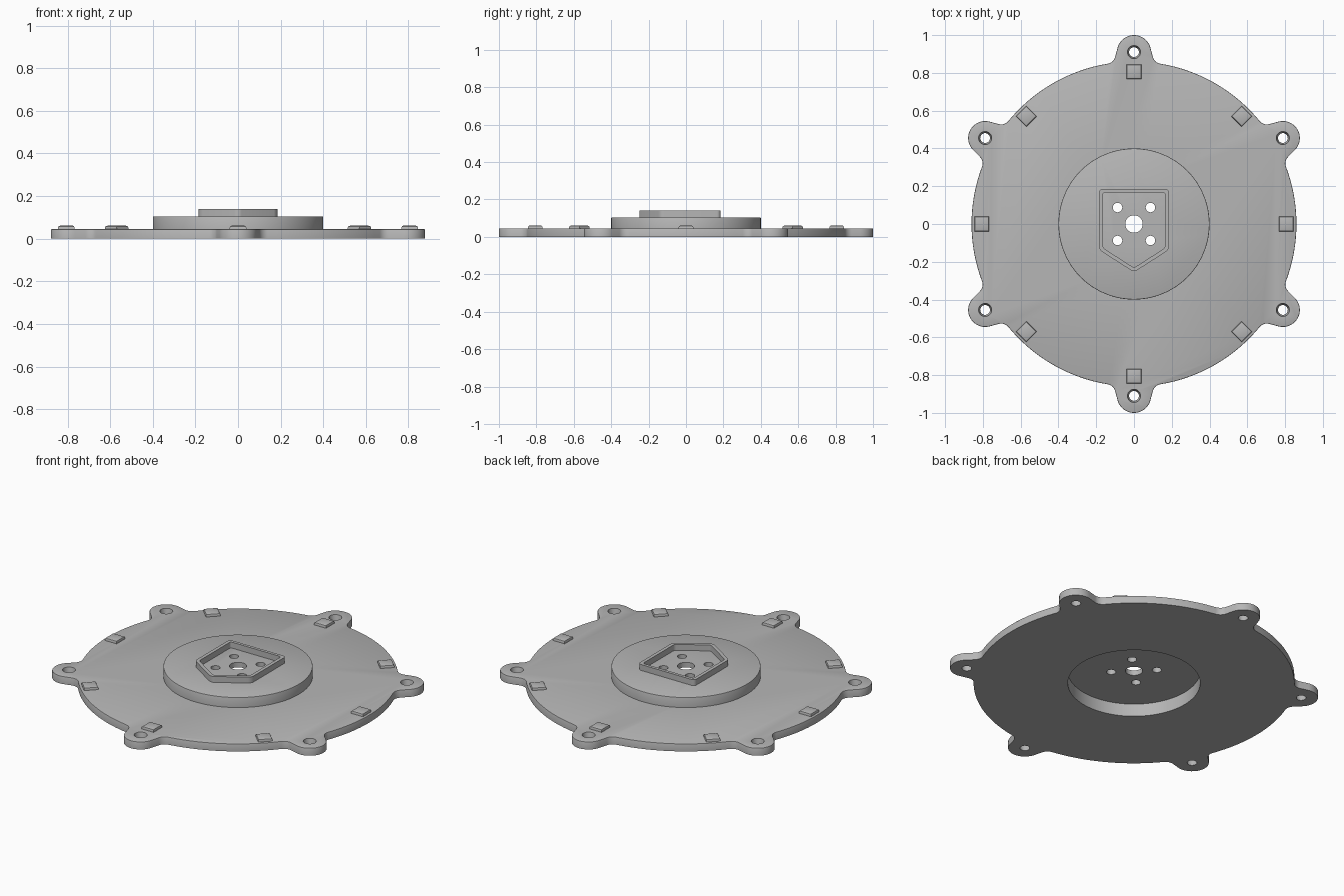
import bpy, bmesh, math
from math import sin, cos, pi, radians
from mathutils import Matrix

if "Cube" in bpy.data.objects:
    bpy.data.objects.remove(bpy.data.objects["Cube"])

grey = bpy.data.materials.new("satin grey")
grey.use_nodes = True
colour = (0.47, 0.47, 0.47, 1)
grey.diffuse_color = colour
grey.node_tree.nodes["Principled BSDF"].inputs["Base Color"].default_value = colour


def finish(name, bm):
    mesh = bpy.data.meshes.new(name)
    bmesh.ops.recalc_face_normals(bm, faces=bm.faces)
    bm.to_mesh(mesh)
    bm.free()
    mesh.materials.append(grey)
    obj = bpy.data.objects.new(name, mesh)
    bpy.context.collection.objects.link(obj)
    return obj


def prism(name, outline, z0, z1, corner=0, chamfer=0):
    """Extrude an outline, with rounded upright corners and a softened top rim."""
    bm = bmesh.new()
    base = bm.faces.new([bm.verts.new((x, y, z0)) for x, y in outline])
    side = bmesh.ops.extrude_face_region(bm, geom=[base])["geom"]
    top = [v for v in side if isinstance(v, bmesh.types.BMVert)]
    bmesh.ops.translate(bm, verts=top, vec=(0, 0, z1 - z0))
    if corner:
        upright = [e for e in bm.edges if abs(e.verts[0].co.z - e.verts[1].co.z) > 1e-4]
        bmesh.ops.bevel(bm, geom=upright, offset=corner, segments=5, profile=0.5, affect="EDGES")
    if chamfer:
        rim = [e for e in bm.edges if all(v.co.z > z1 - 1e-4 for v in e.verts)]
        bmesh.ops.bevel(bm, geom=rim, offset=chamfer, segments=2, profile=0.5, affect="EDGES")
    return finish(name, bm)


def arc(cx, cy, r, a0, a1, n):
    return [(cx + r * cos(a0 + (a1 - a0) * i / n), cy + r * sin(a0 + (a1 - a0) * i / n))
            for i in range(n + 1)]


def circle(r, n=96):
    return arc(0, 0, r, 0, 2 * pi, n)[:-1]


def rod(x, y, r0, r1, z0, z1, n=32):
    """Round cutter, tapered when the two radii differ."""
    bm = bmesh.new()
    place = Matrix.Translation((x, y, (z0 + z1) / 2))
    bmesh.ops.create_cone(bm, cap_ends=True, segments=n, radius1=r0, radius2=r1,
                          depth=z1 - z0, matrix=place)
    return finish("cutter", bm)


def cut(obj, cutters):
    for c in cutters:
        mod = obj.modifiers.new("cut", "BOOLEAN")
        mod.operation, mod.solver, mod.object = "DIFFERENCE", "EXACT", c
    deps = bpy.context.evaluated_depsgraph_get()
    mesh = bpy.data.meshes.new_from_object(obj.evaluated_get(deps))
    obj.modifiers.clear()
    obj.data = mesh
    for c in cutters:
        bpy.data.objects.remove(c)


# Plate outline: a disc with six tapered ears blended in by fillets
R, EAR, TIP, FILLET, TAPER = 0.86, 0.91, 0.09, 0.05, radians(15)
reach = R + FILLET
lean = pi / 2 - TAPER
phi = lean - math.acos((TIP + FILLET + EAR * sin(TAPER)) / reach)
fx, fy = reach * cos(phi), reach * sin(phi)
blend = arc(fx, fy, FILLET, pi + lean, pi + phi, 8)
ear = [(x, -y) for x, y in reversed(blend)] + arc(EAR, 0, TIP, -lean, lean, 20) + blend
ear += arc(0, 0, R, phi, pi / 3 - phi, 16)[1:-1]
ear_angles = [pi / 6 + i * pi / 3 for i in range(6)]
outline = [(x * cos(a) - y * sin(a), x * sin(a) + y * cos(a)) for a in ear_angles for x, y in ear]


def recess():
    return rod(0, 0, 0.355, 0.355, -0.1, 0.075, 96)


# Base plate with ear holes and the underside recess
plate = prism("base_plate", outline, 0, 0.045, chamfer=0.004)
cut(plate, [recess()] + [rod(EAR * cos(a), EAR * sin(a), 0.025, 0.036, -0.005, 0.05)
                         for a in ear_angles])

# Raised hub with a centre hole and four bolt holes
hub = prism("raised_hub", circle(0.4), 0.04, 0.105, chamfer=0.004)
bolts = [rod(x, y, 0.025, 0.025, 0.05, 0.2) for x in (-0.087, 0.087) for y in (-0.087, 0.087)]
cut(hub, [recess(), rod(0, 0, 0.046, 0.046, 0.05, 0.2)] + bolts)


# Five-sided rim around the holes
def shield(w, top, shoulder, tip):
    return [(-w, top), (-w, shoulder), (0, tip), (w, shoulder), (w, top)]


rim = prism("pocket_rim", shield(0.185, 0.185, -0.137, -0.255), 0.105, 0.14, corner=0.02)
cut(rim, [prism("cutter", shield(0.165, 0.167, -0.126, -0.232), 0.09, 0.2, corner=0.012)])

# Eight small pads around the plate
pads = []
s = 0.039
for i in range(8):
    pad = prism(f"edge_pad_{i + 1}", [(-s, -s), (s, -s), (s, s), (-s, s)], 0.04, 0.061, chamfer=0.009)
    a = i * pi / 4
    pad.location = (0.806 * cos(a), 0.806 * sin(a), 0)
    pad.rotation_euler.z = a
    pads.append(pad)

# Smooth the round walls and keep the edges crisp
bpy.ops.object.select_all(action="DESELECT")
for obj in [plate, hub, rim] + pads:
    obj.select_set(True)
bpy.context.view_layer.objects.active = plate
bpy.ops.object.shade_smooth_by_angle(angle=radians(30))
